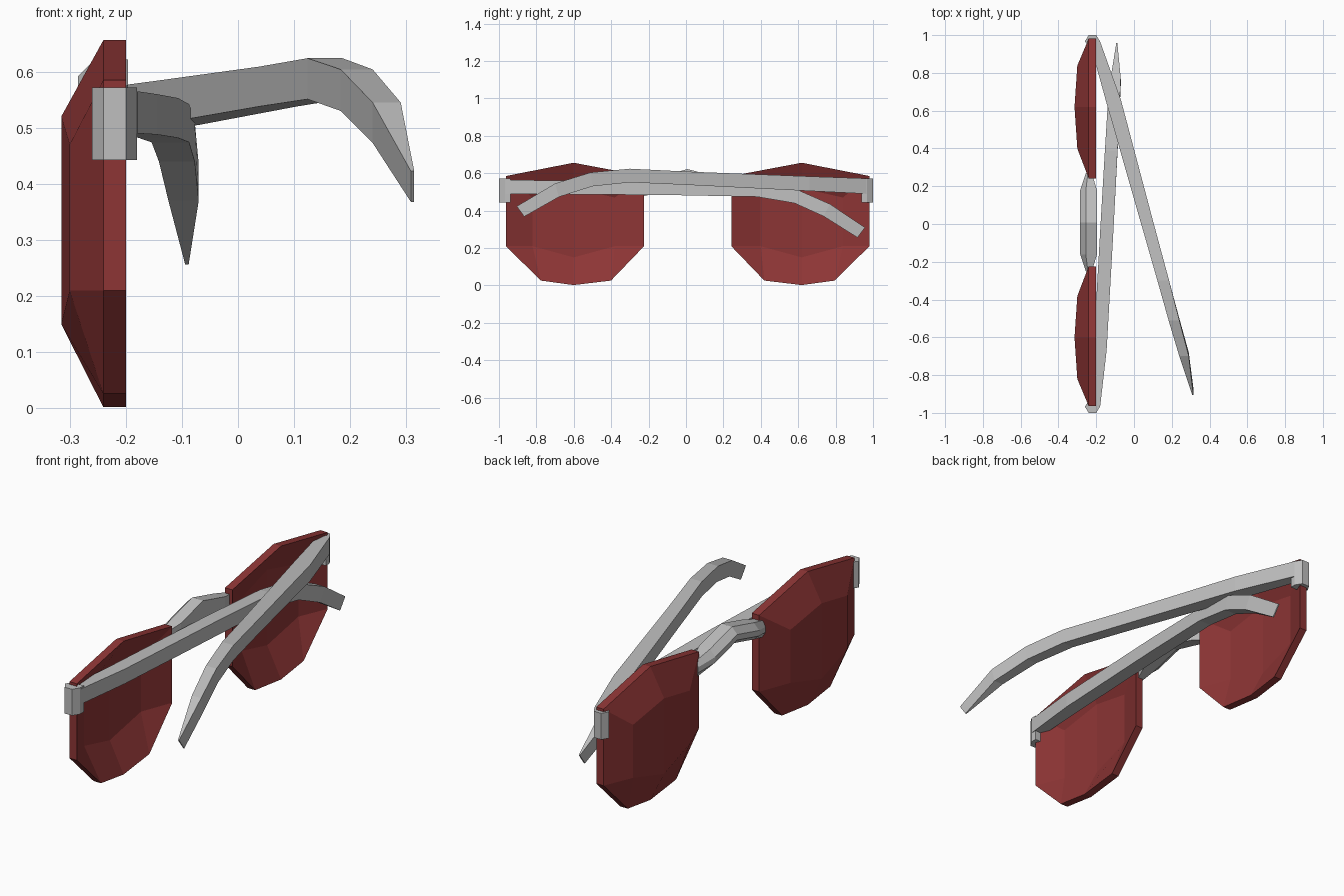
import bpy
import bmesh

cube = bpy.data.objects.get("Cube")
if cube:
    bpy.data.objects.remove(cube, do_unlink=True)


def material(name, color):
    mat = bpy.data.materials.new(name)
    mat.use_nodes = True
    mat.diffuse_color = color
    mat.node_tree.nodes["Principled BSDF"].inputs["Base Color"].default_value = color
    return mat


RED = material("red_tint", (0.27, 0.036, 0.036, 1))
GREY = material("grey_metal", (0.52, 0.52, 0.52, 1))


def finish(name, bm, mat):
    bmesh.ops.recalc_face_normals(bm, faces=bm.faces)
    mesh = bpy.data.meshes.new(name)
    bm.to_mesh(mesh)
    bm.free()
    mesh.materials.append(mat)
    obj = bpy.data.objects.new(name, mesh)
    bpy.context.collection.objects.link(obj)
    return obj


def loft(name, rings, mat):
    """Skin a list of equal-length closed rings and cap both ends."""
    bm = bmesh.new()
    loops = [[bm.verts.new(p) for p in ring] for ring in rings]
    n = len(loops[0])
    for a, b in zip(loops, loops[1:]):
        for i in range(n):
            j = (i + 1) % n
            bm.faces.new((a[i], a[j], b[j], b[i]))
    bm.faces.new(loops[0])
    bm.faces.new(loops[-1])
    return finish(name, bm, mat)


# Lenses: faceted domes of even thickness, hollow at the back
OUTER = [(0, 0.656), (0.362, 0.585), (0.362, 0.21), (0.175, 0.026),
         (0, 0.002), (-0.2, 0.026), (-0.377, 0.21), (-0.377, 0.585)]
INNER = [(-0.315, 0, 0.52), (-0.3, 0.22, 0.47), (-0.3, 0.22, 0.21),
         (-0.315, 0, 0.15), (-0.3, -0.22, 0.21), (-0.3, -0.22, 0.47)]
# inner corner that each outer corner connects to
LINK = [0, 1, 2, 2, 3, 4, 4, 5]
THICKNESS = 0.04


def lens(name, side):
    bm = bmesh.new()
    rims = []
    for shift in (0, THICKNESS):
        def vert(x, y, z):
            return bm.verts.new((x + shift, 0.009 + side * (0.61 + y), z))
        rim = [vert(-0.24, y, z) for y, z in OUTER]
        dome = [vert(x, y, z) for x, y, z in INNER]
        for i in range(8):
            j = (i + 1) % 8
            corners = [rim[i], rim[j], dome[LINK[j]]]
            if LINK[i] != LINK[j]:
                corners.append(dome[LINK[i]])
            bm.faces.new(corners)
        # centre panes either side of the vertical fold
        bm.faces.new(dome[:4])
        bm.faces.new((dome[3], dome[4], dome[5], dome[0]))
        rims.append(rim)
    front, back = rims
    for i in range(8):
        j = (i + 1) % 8
        bm.faces.new((front[i], front[j], back[j], back[i]))
    return finish(name, bm, RED)


lens("left_lens", 1)
lens("right_lens", -1)

# Hinge blocks: chamfered prisms at the outer ends
HINGE = [(-0.24, 1.0), (-0.2, 1.0), (-0.18, 0.967),
         (-0.18, 0.938), (-0.24, 0.938), (-0.26, 0.967)]
for name, side in (("left_hinge", 1), ("right_hinge", -1)):
    loft(name, [[(x, side * y, z) for x, y in HINGE] for z in (0.443, 0.572)], GREY)

# Bridge: chamfered section swept over a low arch, pinched where it meets the lenses
SECTION = [(-0.196, 0.622), (-0.255, 0.622), (-0.285, 0.592),
           (-0.285, 0.565), (-0.255, 0.54), (-0.196, 0.54)]
ARCH = [(-0.26, 0.35, -0.07), (-0.17, 1, -0.045), (0, 1, 0),
        (0.17, 1, -0.045), (0.26, 0.35, -0.07)]
MID_X = -0.238
loft("bridge", [[(MID_X + (x - MID_X) * s, 0.009 + y, z + dz) for x, z in SECTION]
                for y, s, dz in ARCH], GREY)


# Folded temples: stations of y, inner x, outer x, top z, bottom z, bottom y shift
def temple(name, stations):
    loft(name, [[(xi, y, zt), (xo, y, zt), (xo, y + dy, zb), (xi, y + dy, zb)]
                for y, xi, xo, zt, zb, dy in stations], GREY)


temple("right_temple", [
    (-0.965, -0.235, -0.179, 0.565, 0.49, 0),
    (-0.67, -0.215, -0.145, 0.56, 0.488, 0),
    (0, -0.177, -0.107, 0.553, 0.482, 0),
    (0.39, -0.154, -0.087, 0.542, 0.474, -0.01),
    (0.6, -0.141, -0.077, 0.51, 0.44, -0.02),
    (0.77, -0.124, -0.07, 0.435, 0.37, -0.035),
    (0.957, -0.094, -0.088, 0.31, 0.256, -0.04)])
temple("left_temple", [
    (0.965, -0.235, -0.179, 0.572, 0.49, 0),
    (0.66, -0.151, -0.07, 0.583, 0.505, 0),
    (0, 0.038, 0.105, 0.609, 0.538, 0),
    (-0.3, 0.124, 0.186, 0.624, 0.551, 0),
    (-0.51, 0.183, 0.24, 0.604, 0.53, 0.01),
    (-0.7, 0.24, 0.29, 0.545, 0.473, 0.02),
    (-0.905, 0.308, 0.314, 0.423, 0.368, 0.04)])
